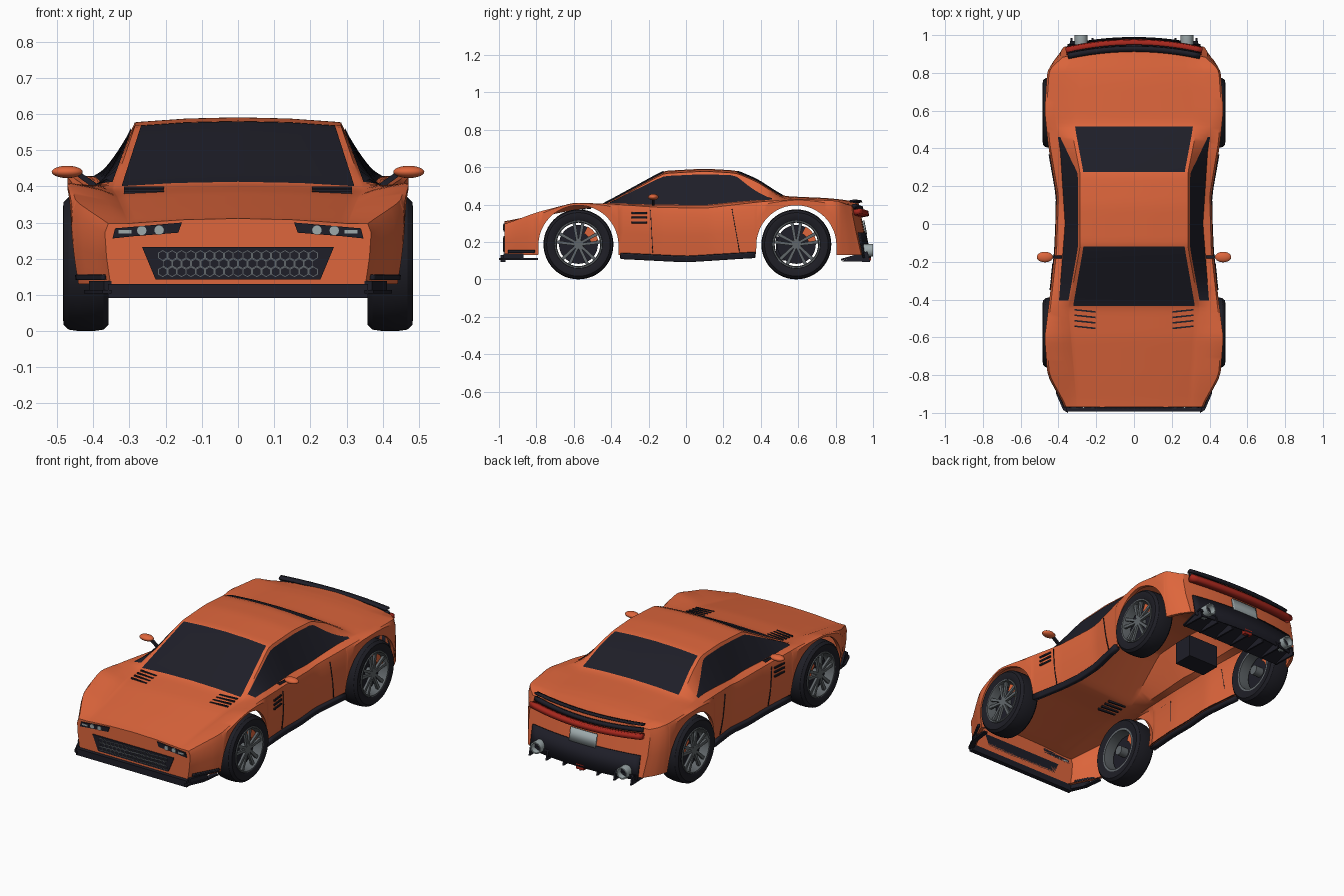
import bpy, bmesh, math
from math import cos, sin, pi

if bpy.data.objects.get("Cube"):
    bpy.data.objects.remove(bpy.data.objects["Cube"])
made = []


def material(name, *rgb):
    mat = bpy.data.materials.new(name)
    mat.use_nodes = True
    mat.diffuse_color = (*rgb, 1)
    mat.node_tree.nodes["Principled BSDF"].inputs["Base Color"].default_value = (*rgb, 1)
    return mat


paint = material("orange paint", .73, .132, .045)
dark = material("dark trim", .013, .013, .021)
rubber = material("tyre rubber", .013, .013, .019)
metal = material("grey metal", .12, .135, .145)
lens = material("pale lens", .34, .4, .41)
red = material("tail red", .38, .02, .012)


# ---- mesh helpers ----
def build(name, verts, faces, mat, thick=0):
    bm = bmesh.new()
    points = [bm.verts.new(v) for v in verts]
    for f in faces:
        bm.faces.new([points[i] for i in f])
    bmesh.ops.remove_doubles(bm, verts=bm.verts, dist=1e-5)
    bmesh.ops.recalc_face_normals(bm, faces=bm.faces)
    mesh = bpy.data.meshes.new(name)
    bm.to_mesh(mesh)
    bm.free()
    mesh.materials.append(mat)
    obj = bpy.data.objects.new(name, mesh)
    bpy.context.collection.objects.link(obj)
    if thick:
        mod = obj.modifiers.new("thickness", "SOLIDIFY")
        mod.thickness, mod.offset = thick, 0
    made.append(obj)
    return obj


def sheet(name, rows, mat, thick=0, cap=False):
    """Skin of quads over rows of points."""
    n = len(rows[0])
    faces = [(a, a + 1, a + n + 1, a + n) for i in range(len(rows) - 1)
             for a in range(i * n, i * n + n - 1)]
    if cap:
        faces.append(range(n))
    return build(name, [p for r in rows for p in r], faces, mat, thick)


def prism(name, polys, axis, lo, hi, mat):
    """Polygons pushed along one axis."""
    verts, faces = [], []
    for poly in polys:
        s, n = len(verts), len(poly)
        for d in (lo, hi):
            for a, b in poly:
                verts.append({"x": (d, a, b), "y": (a, d, b), "z": (a, b, d)}[axis])
        faces += [range(s, s + n), range(s + n, s + 2 * n)]
        faces += [(s + k, s + (k + 1) % n, s + n + (k + 1) % n, s + n + k) for k in range(n)]
    return build(name, verts, faces, mat)


def lathe(name, outline, mat, axis="x", steps=36):
    rows = []
    for k in range(steps + 1):
        c, s = cos(2 * pi * k / steps), sin(2 * pi * k / steps)
        rows.append([(d, r * c, r * s) if axis == "x" else (r * c, d, r * s) for r, d in outline])
    return sheet(name, rows, mat)


def mirror(obj):
    twin = obj.copy()
    twin.name = obj.name.replace("left", "right")
    twin.location.x, twin.scale.x = -obj.location.x, -obj.scale.x
    bpy.context.collection.objects.link(twin)
    made.append(twin)


def disc(x, z, r, n=16):
    return [(x + r * cos(2 * pi * k / n), z + r * sin(2 * pi * k / n)) for k in range(n)]


def rect(a, b, c, d):
    return [(a, c), (b, c), (b, d), (a, d)]


def profile(*pts, soft=.025):
    def line(y):
        y = min(max(y, pts[0][0]), pts[-1][0])
        for (a, p), (b, q) in zip(pts, pts[1:]):
            if y <= b:
                return p + (q - p) * (y - a) / (b - a)
    return lambda y: (line(y - soft) + 2 * line(y) + line(y + soft)) / 4


# ---- body outlines along the length ----
top = profile((-.97, .31), (-.8, .345), (-.6, .385), (-.44, .405), (-.12, .58), (.1, .592),
              (.27, .582), (.38, .535), (.52, .445), (.75, .435), (.96, .415))
shoulder = profile((-.97, .295), (-.8, .358), (-.6, .41), (-.43, .405), (-.15, .385), (.1, .38),
                   (.4, .415), (.6, .43), (.8, .42), (.96, .395))
width = profile((-.97, .365), (-.8, .458), (-.6, .473), (-.42, .45), (-.15, .42), (.15, .41),
                (.42, .455), (.6, .473), (.8, .46), (.92, .42), (.96, .385))
rail = profile((-.97, .3), (-.44, .345), (-.12, .285), (.27, .285), (.52, .335), (.96, .28))
pane_foot = profile((-.97, .335), (-.42, .395), (0, .362), (.4, .388), (.6, .43), (.96, .33))
pane_head = profile((.27, .9), (.46, .15))
foot_rise = profile((-.54, .5), (-.43, .07), (.5, .07), (.6, .5))
sill = profile((-.97, .13), (-.36, .13), (0, .112), (.37, .135), (.96, .13))
AXLES, ARCH, ARCH_Z, HUB = (-.575, .59), .214, .182, .187
BACK, BOW, LEAN = .965, .3, .2


def side_x(y, z):
    return width(y) - .022 * (max(0, .3 - z) / .2) ** 2


def mix(p, q, t):
    return tuple(a + (b - a) * t for a, b in zip(p, q))


def section(y):
    low = sill(y)
    for c in AXLES:
        if abs(y - c) < ARCH:
            low = ARCH_Z + math.sqrt(ARCH ** 2 - (y - c) ** 2)
    high, r, crown = shoulder(y), rail(y), top(y)
    belt, edge = (width(y) - .01, y, high), (r, y, crown - .014)
    half = [(side_x(y, low) - .02, y, low)]
    for t in (0, .45, .85):
        z = low + (high - low) * t
        half.append((side_x(y, z), y, z))
    foot = (pane_foot(y), y, mix(belt, edge, foot_rise(y))[2])
    half += [belt, foot, mix(foot, edge, pane_head(y)), edge]
    half += [(r * t, y, crown - .014 * t * t) for t in (.93, .5, 0)]
    # the tail bows in plan and leans forward towards its top
    tail = max(0, y - .82) / (BACK - .82)
    half = [(x, b - tail * (LEAN * (z - .2) + BOW * x * x), z) for x, b, z in half]
    return half + [(-x, b, z) for x, b, z in half[-2::-1]]


stations = [-.97 + (BACK + .97) * k / 64 for k in range(65)]
stations = [y for y in stations if all(abs(y - c) > ARCH + .004 for c in AXLES)]
for c in AXLES:
    stations += [c + ARCH * cos(pi * k / 24) * .9999 for k in range(25)]
    stations += [c - ARCH - .001, c + ARCH + .001]
stations = sorted(stations + [-.435, -.12, .275, .515])
sheet("body_shell", [section(y) for y in stations], paint, cap=True)
sheet("tail_face", [[(x * k / 8, y + BOW * x * x * (1 - (k / 8) ** 2), z) for k in range(-8, 9)]
                    for x, y, z in section(BACK)[1:11]], paint)


# ---- glass, laid just outside the shell ----
def pane(name, y0, y1, first, last):
    ys = [y for y in stations if y0 <= y <= y1]
    return sheet(name, [[(x * 1.008, y, z + .003) for x, y, z in section(y)[first:last + 1]]
                        for y in ys], dark)


pane("windscreen", -.436, -.119, 8, 12)
pane("rear_window", .274, .516, 8, 12)
mirror(pane("left_side_window", -.42, .48, 5, 6))


# ---- trim laid on the flanks ----
def flank(name, y0, y1, lo, hi, mat, out=.003, thick=.006, lean=0):
    rows = []
    for k in range(13):
        y = y0 + (y1 - y0) * k / 12
        row = []
        for t in (0, .25, .5, .75, 1):
            z = lo(y) + (hi(y) - lo(y)) * t
            yy = y + lean * (1 - t)
            row.append((side_x(yy, z) + out, yy, z))
        rows.append(row)
    mirror(sheet(name, rows, mat, thick))


def level(z):
    return lambda y: z


flank("left_skirt", -.35, .37, lambda y: sill(y) - .018, lambda y: sill(y) + .012, dark, .004, .03)
for n, z in enumerate((.3, .325, .35)):
    flank(f"left_side_vent_{n}", -.29, -.21, level(z), level(z + .01), dark)
flank("left_door_front_gap", -.191, -.188, level(.14), level(.37), dark, .001, .004, lean=.012)
flank("left_door_rear_gap", .244, .247, level(.15), level(.375), dark, .001, .004, lean=.04)
flank("left_corner_fin", -.95, -.81, level(.142), level(.156), dark, .006, .012)

# ---- bonnet vents ----
for n in range(4):
    y = -.458 - .029 * n
    z = top(y) - .008
    slot = [(.205, y - .012), (.315, y), (.315, y + .008), (.205, y - .003)]
    mirror(prism(f"left_bonnet_vent_{n}", [slot], "z", z - .01, z + .004, dark))

# ---- nose ----
FRONT = -.97
prism("grille_panel", [[(-.265, .232), (.265, .232), (.228, .143), (-.228, .143)]],
      "y", FRONT - .005, FRONT, dark)
mesh_bars = []
for row in range(3):
    for col in range(17 - row % 2):
        x, z = -.208 + .026 * (col + (row % 2) / 2), .164 + .0225 * row
        outer, inner = ([(x + r * sin(pi * k / 3), z + r * cos(pi * k / 3)) for k in range(6)]
                        for r in (.0148, .0122))
        mesh_bars += [[outer[k - 1], outer[k], inner[k], inner[k - 1]] for k in range(6)]
prism("grille_mesh", mesh_bars, "y", FRONT - .008, FRONT - .004, metal)
lamp = [(.155, .3), (.34, .284), (.347, .256), (.29, .262), (.165, .272)]
mirror(prism("left_headlight", [lamp], "y", FRONT - .005, FRONT, dark))
mirror(prism("left_headlight_lenses", [disc(.218, .279, .013), disc(.266, .278, .013),
                                       rect(.295, .33, .27, .279)], "y", FRONT - .008, FRONT, lens))
prism("front_bar", [rect(-.36, .36, .092, .13)], "y", -.992, -.965, dark)
wing = [(.35, -1), (.375, -.985), (.412, -.9), (.425, -.79), (.4, -.79), (.385, -.9), (.35, -.965)]
mirror(prism("left_splitter", [wing], "z", .104, .114, dark))
mirror(prism("left_splitter_riser", [[(.35, -.97), (.37, -.975), (.412, -.87), (.4, -.87)]],
             "z", .11, .138, dark))


# ---- tail ----
def tail_band(name, half, z, tall, mat, out, thick, rise):
    """Strip following the curve of the tail."""
    rows = []
    for k in range(-10, 11):
        x = half * k / 10
        row = []
        for h in (0, tall):
            zz = z + rise * x * x + h
            row.append((x, BACK + out - BOW * x * x - LEAN * (zz - .2), zz))
        rows.append(row)
    sheet(name, rows, mat, thick)


tail_band("spoiler_lip", .35, .409, .01, dark, .005, .03, .05)
tail_band("tail_panel", .35, .366, .022, dark, .008, .02, .12)
tail_band("tail_light", .36, .335, .028, red, .022, .04, .1)
tail_band("rear_bumper_panel", .35, .115, .135, dark, .004, .008, 0)
tail_band("number_plate", .085, .24, .075, lens, .007, .009, 0)
prism("diffuser_tray", [[(.83, .1), (.97, .14), (.97, .15), (.83, .11)]], "x", -.34, .34, dark)
for n in range(7):
    x = -.33 + .11 * n
    prism(f"diffuser_fin_{n}", [[(.83, .097), (.97, .15), (.985, .093)]], "x", x - .005, x + .005, dark)
prism("rear_tank", [rect(-.1, .1, .48, .6)], "z", .1, .23, dark)
prism("fog_light", [rect(-.025, .025, .1, .13)], "y", .965, .988, red)
pipe = lathe("left_exhaust", [(.03, .92), (.034, .93), (.034, 1), (.027, 1), (.027, .96)], lens, "y", 20)
bore = lathe("left_exhaust_bore", [(0, .965), (.028, .965)], dark, "y", 20)
for part in (pipe, bore):
    part.location = (.28, 0, .155)
    mirror(part)

# ---- door mirrors ----
arc = [(sin(pi * k / 10), -cos(pi * k / 10)) for k in range(11)]
pod = lathe("left_mirror", arc, paint, steps=20)
pod.location, pod.scale = (.472, -.175, .44), (.043, .028, .017)
mirror(pod)
mirror(prism("left_mirror_arm", [[(.38, .4), (.4, .395), (.45, .432), (.44, .442)]],
             "y", -.182, -.168, dark))

# ---- wheels: one set of parts, placed four times ----
spokes = []
for k in range(5):
    for s in (-.2, .2):
        a, b = 2 * pi * k / 5 + pi / 2 + s * 1.5, 2 * pi * k / 5 + pi / 2 + s
        spokes.append([(r * cos(t) + w * sin(t), r * sin(t) - w * cos(t))
                       for r, t, w in ((.02, a, .007), (.12, b, .009), (.12, b, -.009), (.02, a, -.007))])
caliper = [(r * cos(t), r * sin(t)) for r, ts in ((.066, (.2, .5, .8, 1.1)), (.108, (1.1, .8, .5, .2))) for t in ts]
parts = [
    lathe("tyre", [(.128, .055), (.15, .064), (.17, .062), (.183, .048), (HUB, .02), (HUB, -.02),
                   (.183, -.048), (.17, -.062), (.128, -.055)], rubber, steps=48),
    lathe("rim", [(.13, .052), (.127, .06), (.12, .06), (.116, .045), (.116, -.055), (.129, -.055)], metal),
    lathe("hub", [(0, .05), (.022, .05), (.028, .042), (.028, -.05), (0, -.05)], metal, steps=20),
    lathe("brake_disc", [(.025, .012), (.104, .012), (.104, 0), (.025, 0)], dark),
    prism("spokes", spokes, "x", .036, .05, metal),
    prism("caliper", [caliper], "x", -.015, .037, paint)]
for part in parts:
    base = part.name
    for place, y in zip(("front", "rear"), AXLES):
        obj = part if place == "front" else part.copy()
        if place == "rear":
            bpy.context.collection.objects.link(obj)
            made.append(obj)
        obj.name = f"{place}_left_{base}"
        obj.location = (.42, y, HUB)
        mirror(obj)

# ---- smooth shading with sharp creases ----
bpy.ops.object.select_all(action="DESELECT")
for obj in made:
    obj.select_set(True)
bpy.context.view_layer.objects.active = made[0]
bpy.ops.object.shade_smooth_by_angle(angle=math.radians(32))
